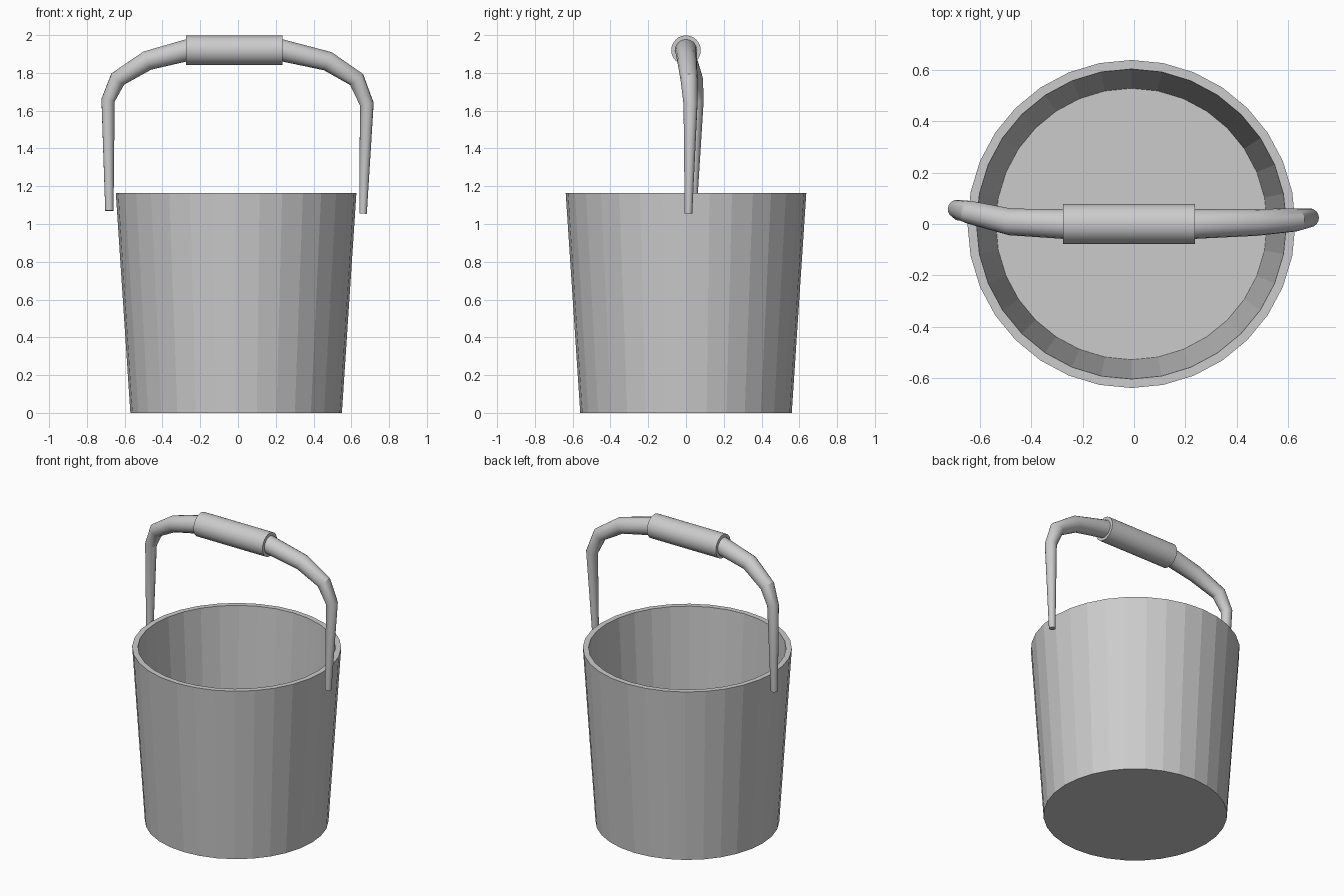
import bpy, bmesh, math

if "Cube" in bpy.data.objects:
    bpy.data.objects.remove(bpy.data.objects["Cube"])

SIDES = 32
CX = -0.01  # bucket sits slightly left of the handle ends


def lathe(name, profile, sides, cx):
    """Spin (radius, z) points around z and cap both ends of the profile."""
    bm = bmesh.new()
    rings = []
    for r, z in profile:
        rings.append([bm.verts.new((cx + r * math.cos(2 * math.pi * i / sides),
                                    r * math.sin(2 * math.pi * i / sides), z))
                      for i in range(sides)])
    for a, b in zip(rings, rings[1:]):
        for i in range(sides):
            j = (i + 1) % sides
            bm.faces.new((a[i], a[j], b[j], b[i]))
    bm.faces.new(rings[0][::-1])
    bm.faces.new(rings[-1])
    bmesh.ops.recalc_face_normals(bm, faces=bm.faces)
    mesh = bpy.data.meshes.new(name)
    bm.to_mesh(mesh)
    bm.free()
    obj = bpy.data.objects.new(name, mesh)
    bpy.context.collection.objects.link(obj)
    return obj


def tapered_tube(name, points, resolution):
    """Straight-segment tube through (x, y, z, radius) points."""
    curve = bpy.data.curves.new(name, 'CURVE')
    curve.dimensions = '3D'
    curve.bevel_depth = 1.0
    curve.bevel_resolution = resolution
    curve.use_fill_caps = True
    spline = curve.splines.new('POLY')
    spline.points.add(len(points) - 1)
    for p, (x, y, z, r) in zip(spline.points, points):
        p.co = (x, y, z, 1)
        p.radius = r
    obj = bpy.data.objects.new(name, curve)
    bpy.context.collection.objects.link(obj)
    select(obj)
    bpy.ops.object.convert(target='MESH')
    return bpy.context.object


def select(obj):
    bpy.ops.object.select_all(action='DESELECT')
    obj.select_set(True)
    bpy.context.view_layer.objects.active = obj


# Bucket: outer wall, rim, inner wall and floor
lathe("bucket", [(0.56, 0), (0.637, 1.165), (0.602, 1.165), (0.527, 0.01)], SIDES, CX)

# Bail handle: slightly uneven, tapering towards both ends
handle = tapered_tube("handle", [
    (-0.681, 0.035, 1.07, 0.022),
    (-0.688, 0.058, 1.655, 0.036),
    (-0.637, 0.045, 1.767, 0.045),
    (-0.480, 0.008, 1.865, 0.052),
    (-0.270, 0.0, 1.92, 0.058),
    (0.230, 0.0, 1.92, 0.058),
    (0.475, 0.006, 1.862, 0.052),
    (0.628, 0.016, 1.765, 0.045),
    (0.682, 0.024, 1.635, 0.037),
    (0.662, 0.013, 1.055, 0.020)], 6)
select(handle)
bpy.ops.object.shade_smooth_by_angle(angle=math.radians(25))

# Grip around the middle of the handle
bpy.ops.mesh.primitive_cylinder_add(vertices=32, radius=0.078, depth=0.513,
                                    location=(-0.02, 0, 1.92),
                                    rotation=(0, math.pi / 2, 0))
grip = bpy.context.object
grip.name = "grip"
select(grip)
bpy.ops.object.shade_smooth_by_angle(angle=math.radians(25))
